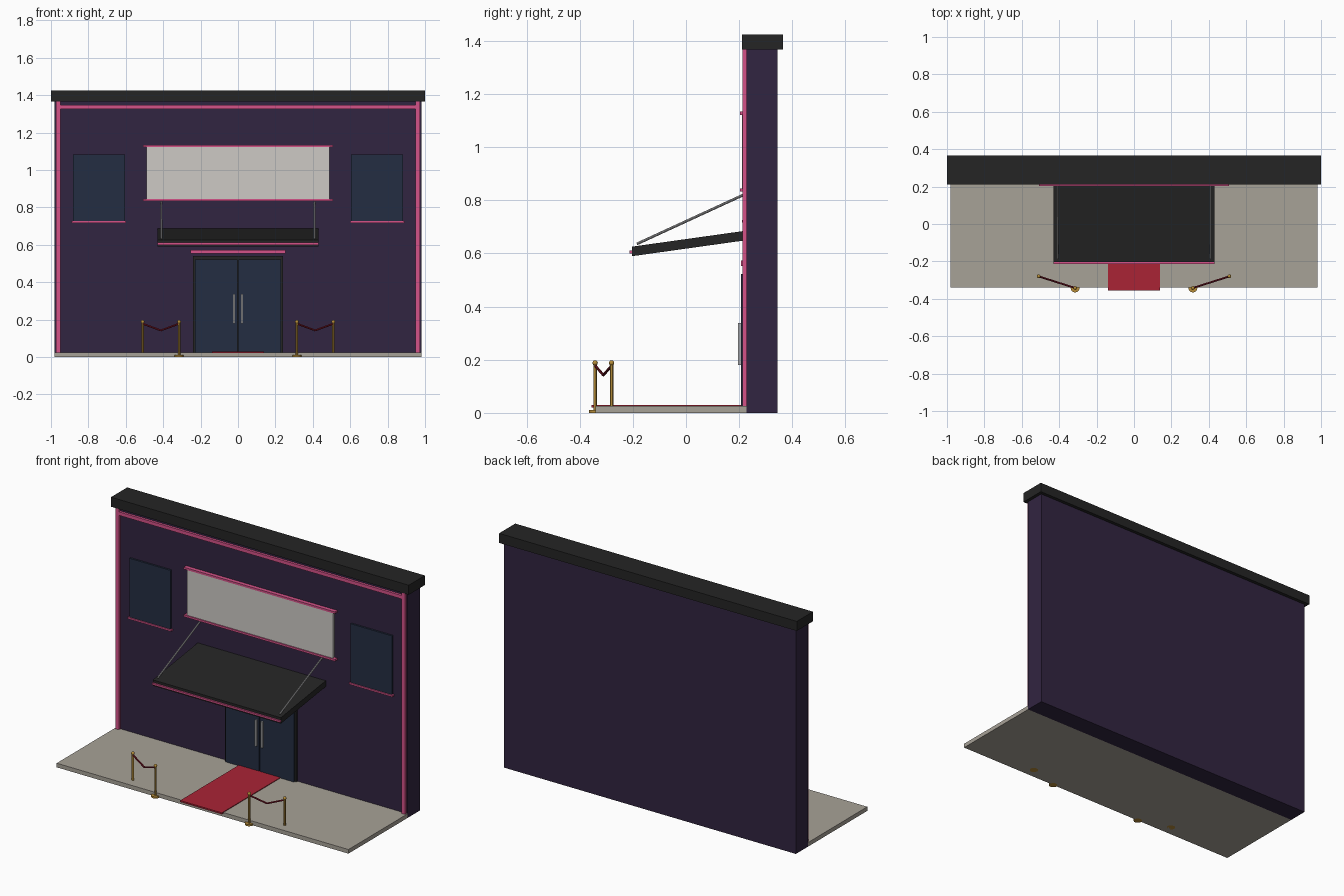
import bpy
from mathutils import Vector

cube = bpy.data.objects.get("Cube")
if cube:
    bpy.data.objects.remove(cube, do_unlink=True)


def material(name, r, g, b):
    m = bpy.data.materials.new(name)
    m.use_nodes = True
    m.diffuse_color = (r, g, b, 1)
    m.node_tree.nodes["Principled BSDF"].inputs["Base Color"].default_value = (r, g, b, 1)
    return m


PURPLE = material("dark purple wall", 0.031, 0.018, 0.052)
BLACK = material("charcoal", 0.018, 0.018, 0.018)
PINK = material("pink trim", 0.66, 0.085, 0.25)
GLASS = material("navy glass", 0.017, 0.027, 0.055)
WHITE = material("sign panel", 0.61, 0.59, 0.56)
STONE = material("pavement", 0.39, 0.36, 0.31)
RED = material("red carpet", 0.4, 0.017, 0.036)
ROPE = material("dark red rope", 0.2, 0.008, 0.02)
GOLD = material("brass", 0.46, 0.26, 0.04)
STEEL = material("steel", 0.42, 0.42, 0.43)


def finish(name, mat, smooth=False):
    ob = bpy.context.object
    ob.name = name
    ob.data.materials.append(mat)
    if smooth:
        bpy.ops.object.shade_smooth_by_angle()
    return ob


def box(name, mat, x, y, z):
    """Box from (min, max) pairs on each axis."""
    pairs = (x, y, z)
    bpy.ops.mesh.primitive_cube_add(size=1, location=[(a + b) / 2 for a, b in pairs])
    ob = finish(name, mat)
    size = [b - a for a, b in pairs]
    for v in ob.data.vertices:
        v.co = [c * s for c, s in zip(v.co, size)]
    return ob


def rod(name, mat, start, end, radius, sides=12):
    a, b = Vector(start), Vector(end)
    bpy.ops.mesh.primitive_cylinder_add(
        vertices=sides, radius=radius, depth=(b - a).length, location=(a + b) / 2,
        rotation=(b - a).to_track_quat('Z', 'Y').to_euler())
    return finish(name, mat, True)


def span(s, a, b):
    """Mirrored x range for side s."""
    return tuple(sorted((s * a, s * b)))


WALL = 0.228    # front plane of the wall
TRIM = 0.213    # front plane of the trim

# Building shell and pavement
box("wall", PURPLE, (-0.98, 0.98), (WALL, 0.345), (0, 1.37))
box("cornice", BLACK, (-1, 1), (0.21, 0.365), (1.367, 1.425))
box("pavement", STONE, (-0.98, 0.98), (-0.34, WALL), (0, 0.025))
box("carpet", RED, (-0.14, 0.14), (-0.355, WALL), (0.02, 0.029))
box("top_trim", PINK, (-0.96, 0.96), (TRIM, WALL), (1.327, 1.348))

# Sign with a rail above and below
box("sign_panel", WHITE, (-0.49, 0.49), (0.21, WALL), (0.84, 1.13))
for name, z in (("sign_top_rail", 1.128), ("sign_bottom_rail", 0.839)):
    box(name, PINK, (-0.508, 0.508), (0.204, WALL), (z - 0.006, z + 0.006))

# Entrance
box("door_frame", BLACK, (-0.24, 0.24), (0.216, WALL), (0.025, 0.54))
box("door_header", PINK, (-0.255, 0.255), (0.207, WALL), (0.552, 0.573))

# Sloping canopy made by shearing a box
canopy = box("canopy", BLACK, (-0.43, 0.43), (-0.203, WALL), (0.62, 0.656))
for v in canopy.data.vertices:
    v.co.z += 0.14 * v.co.y
box("canopy_edge", PINK, (-0.43, 0.43), (-0.213, -0.2), (0.6, 0.611))

for side, s in (("left", 1), ("right", -1)):
    # Facade parts that repeat on both sides
    box(side + "_corner_trim", PINK, span(s, 0.95, 0.973), (TRIM, WALL), (0.025, 1.367))
    box(side + "_window", GLASS, span(s, 0.605, 0.882), (0.217, WALL), (0.725, 1.083))
    box(side + "_window_sill", PINK, span(s, 0.598, 0.89), (0.21, WALL), (0.716, 0.726))
    box(side + "_door_leaf", GLASS, span(s, 0.003, 0.23), (0.207, 0.22), (0.025, 0.522))
    box(side + "_door_handle", STEEL, span(s, 0.015, 0.026), (0.195, 0.208), (0.18, 0.338))
    rod(side + "_canopy_stay", STEEL, (s * 0.41, -0.185, 0.636), (s * 0.41, 0.23, 0.827), 0.005, 8)

    # Rope barrier: two posts and a sagging rope
    inner, outer = Vector((s * 0.315, -0.342, 0)), Vector((s * 0.51, -0.28, 0))
    for place, p in (("inner", inner), ("outer", outer)):
        name = side + "_" + place
        rod(name + "_post_base", GOLD, p, p + Vector((0, 0, 0.01)), 0.024, 16)
        rod(name + "_post", GOLD, p, p + Vector((0, 0, 0.185)), 0.0065)
        bpy.ops.mesh.primitive_uv_sphere_add(
            segments=12, ring_count=8, radius=0.01, location=p + Vector((0, 0, 0.188)))
        finish(name + "_post_ball", GOLD, True)
    low = (inner + outer) / 2 + Vector((0, 0, 0.142))
    for place, p in (("inner", inner), ("outer", outer)):
        rod(side + "_" + place + "_rope", ROPE, p + Vector((0, 0, 0.178)), low, 0.005, 8)
